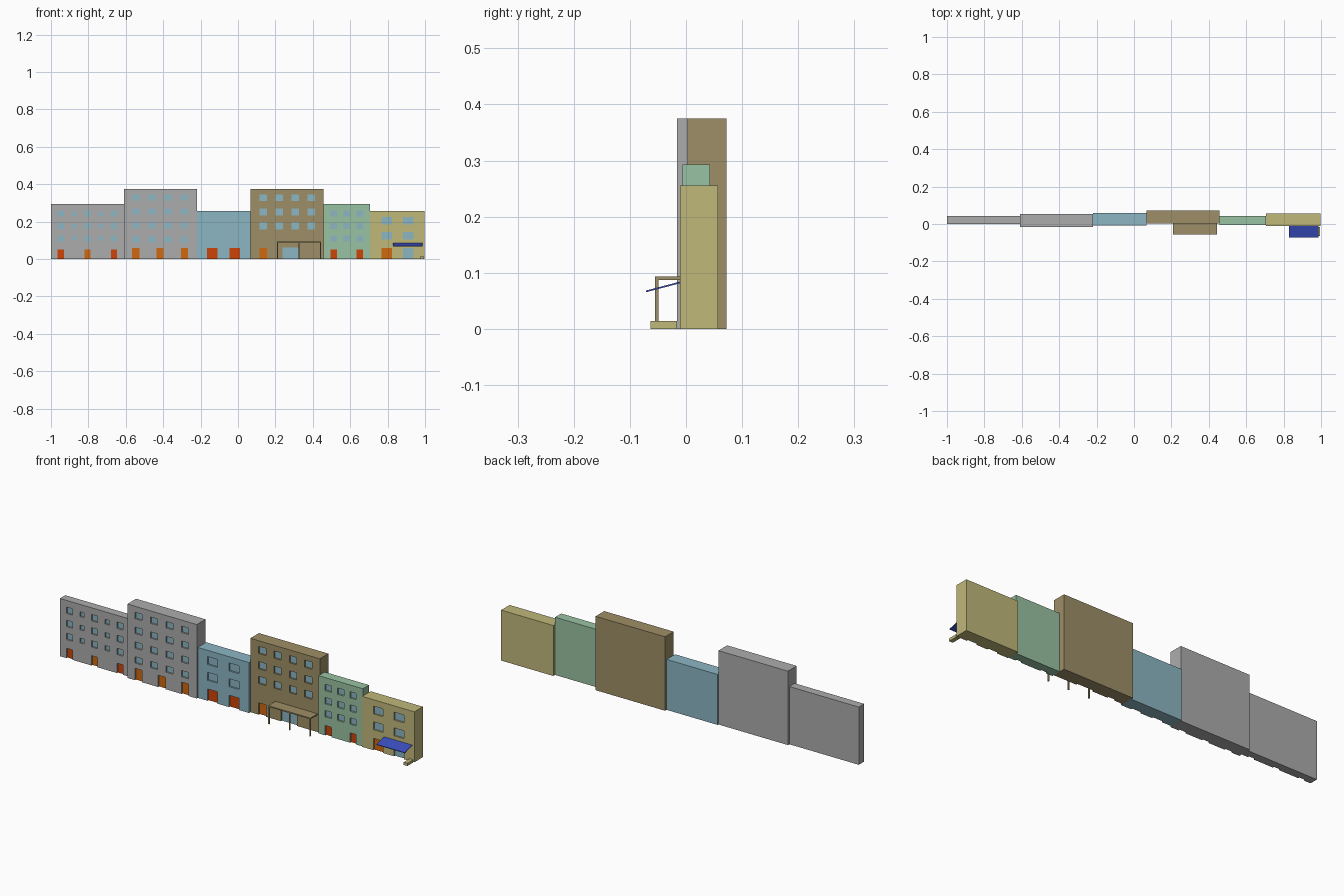
import bpy, bmesh

if "Cube" in bpy.data.objects:
    bpy.data.objects.remove(bpy.data.objects["Cube"])

def lin(c):
    c /= 255
    return c / 12.92 if c <= 0.04045 else ((c + 0.055) / 1.055) ** 2.4

def material(name, r, g, b):
    m = bpy.data.materials.new(name)
    m.diffuse_color = (lin(r), lin(g), lin(b), 1)
    m.use_nodes = True
    m.node_tree.nodes["Principled BSDF"].inputs["Base Color"].default_value = m.diffuse_color
    return m

GREY = material("grey wall", 172, 172, 172)
BLUE = material("pale blue", 140, 182, 196)
BROWN = material("brown wall", 158, 143, 103)
GREEN = material("green wall", 153, 194, 163)
YELLOW = material("yellow wall", 192, 184, 122)
RED = material("red orange", 205, 68, 8)
ORANGE = material("orange", 208, 104, 14)
AWNING = material("awning blue", 58, 78, 190)

def boxes(name, items, mat):
    """One mesh object from (x0, x1, y0, y1, z0, z1) boxes."""
    bm = bmesh.new()
    for x0, x1, y0, y1, z0, z1 in items:
        vs = bmesh.ops.create_cube(bm, size=1)["verts"]
        for v in vs:
            v.co.x = x0 if v.co.x < 0 else x1
            v.co.y = y0 if v.co.y < 0 else y1
            v.co.z = z0 if v.co.z < 0 else z1
    me = bpy.data.meshes.new(name)
    bm.to_mesh(me)
    bm.free()
    me.materials.append(mat)
    ob = bpy.data.objects.new(name, me)
    bpy.context.collection.objects.link(ob)
    return ob

DEPTH = 0.009

def building(name, x0, x1, y0, y1, h, mat, windows, doors):
    """Block with recessed windows (cx, cz, w, h) and doors (cx, w, h, material)."""
    wall = boxes(name, [(x0, x1, y0, y1, 0, h)], mat)
    holes, panes, leaves = [], {BLUE: []}, {}
    for cx, cz, w, wh in windows:
        a, b, c, d = cx - w / 2, cx + w / 2, cz - wh / 2, cz + wh / 2
        holes.append((a, b, y0 - 0.02, y0 + DEPTH, c, d))
        panes[BLUE].append((a, b, y0 + DEPTH - 0.001, y0 + DEPTH + 0.001, c, d))
    for cx, w, dh, m in doors:
        a, b = cx - w / 2, cx + w / 2
        holes.append((a, b, y0 - 0.02, y0 + DEPTH, -0.02, dh))
        leaves.setdefault(m, []).append((a, b, y0 + DEPTH - 0.001, y0 + DEPTH + 0.001, 0, dh))
    cutter = boxes(name + "_cutter", holes, mat)
    cutter.hide_render = True
    mod = wall.modifiers.new("openings", "BOOLEAN")
    mod.operation, mod.solver, mod.object = "DIFFERENCE", "EXACT", cutter
    bpy.context.view_layer.objects.active = wall
    bpy.ops.object.modifier_apply(modifier=mod.name)
    bpy.data.objects.remove(cutter)
    boxes(name + "_windows", panes[BLUE], BLUE)
    for m, items in leaves.items():
        boxes(name + "_doors", items, m)

def grid(xs, zs, w, h):
    return [(x, z, w, h) for x in xs for z in zs]

# Left grey house: wide and narrow window columns alternate
rows = (0.243, 0.176, 0.110)
building("grey_house", -1, -0.61, 0.0, 0.043, 0.293, GREY,
         grid((-0.947, -0.805, -0.663), rows, 0.034, 0.032)
         + grid((-0.876, -0.734), rows, 0.024, 0.024),
         [(-0.947, 0.034, 0.05, RED), (-0.805, 0.034, 0.05, ORANGE), (-0.663, 0.034, 0.05, RED)])

# Tall grey apartment block
building("grey_apartments", -0.61, -0.22, -0.016, 0.054, 0.375, GREY,
         grid((-0.547, -0.460, -0.373, -0.286), (0.328, 0.253, 0.178, 0.103), 0.04, 0.032),
         [(x, 0.04, 0.06, ORANGE) for x in (-0.547, -0.417, -0.286)])

# Low blue house
building("blue_house", -0.22, 0.067, -0.008, 0.06, 0.256, BLUE,
         grid((-0.137, -0.017), (0.204, 0.124), 0.055, 0.04),
         [(-0.137, 0.055, 0.06, RED), (-0.017, 0.055, 0.06, RED)])

# Tall brown block with glazed entrance
building("brown_apartments", 0.067, 0.457, 0.003, 0.072, 0.375, BROWN,
         grid((0.134, 0.22, 0.306, 0.392), (0.328, 0.251, 0.176), 0.04, 0.036),
         [(0.134, 0.04, 0.06, ORANGE), (0.284, 0.09, 0.062, BLUE)])

# Green house
building("green_house", 0.457, 0.705, -0.006, 0.043, 0.293, GREEN,
         grid((0.511, 0.581, 0.651), rows, 0.034, 0.032),
         [(0.511, 0.034, 0.05, RED), (0.651, 0.034, 0.05, RED)])

# Yellow corner shop
building("yellow_shop", 0.705, 0.998, -0.011, 0.057, 0.256, YELLOW,
         grid((0.795, 0.911), (0.204, 0.124), 0.055, 0.04),
         [(0.795, 0.055, 0.06, ORANGE), (0.911, 0.055, 0.06, BLUE)])

# Entrance canopy on three front posts
boxes("canopy_roof", [(0.208, 0.445, -0.055, 0.004, 0.087, 0.093)], BROWN)
boxes("canopy_posts", [(x, x + 0.006, -0.055, -0.049, 0, 0.088)
                       for x in (0.208, 0.324, 0.439)], BROWN)

# Sloping shop awning: thin slab with its outer edge lowered
awning = boxes("shop_awning", [(0.828, 0.986, -0.071, -0.010, 0.0815, 0.0845)], AWNING)
for v in awning.data.vertices:
    if v.co.y < -0.04:
        v.co.z -= 0.016

# Low plinth beside the shop
boxes("shop_plinth", [(0.974, 0.995, -0.063, -0.016, 0, 0.014)], YELLOW)
